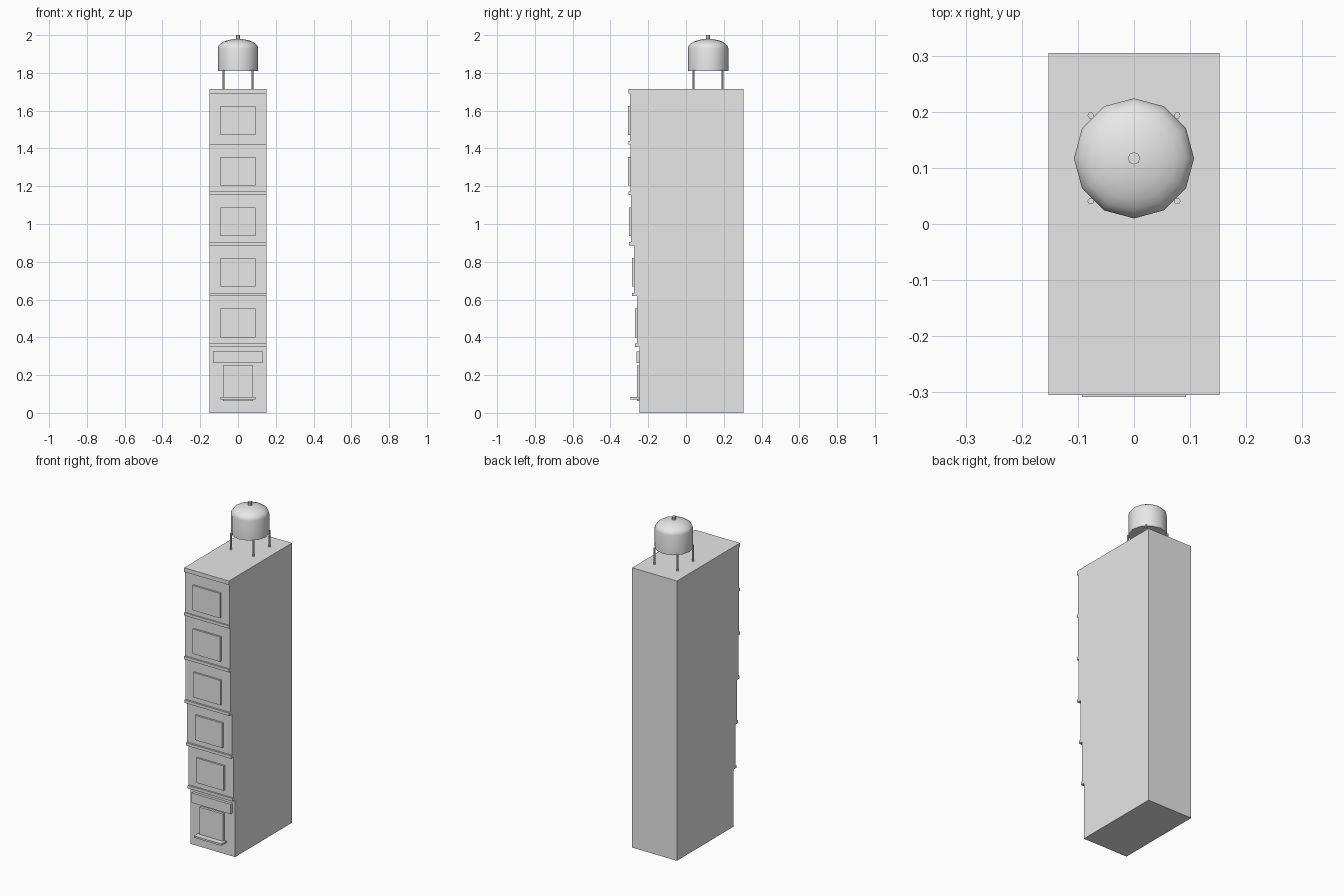
import bpy, bmesh, math

cube = bpy.data.objects.get("Cube")
if cube:
    bpy.data.objects.remove(cube, do_unlink=True)

grey = bpy.data.materials.new("light grey")
grey.use_nodes = True
grey.diffuse_color = (0.8, 0.8, 0.8, 1)
grey.node_tree.nodes["Principled BSDF"].inputs["Base Color"].default_value = (0.8, 0.8, 0.8, 1)


def finish(name, bm, smooth=False):
    bmesh.ops.recalc_face_normals(bm, faces=bm.faces[:])
    mesh = bpy.data.meshes.new(name)
    bm.to_mesh(mesh)
    bm.free()
    mesh.materials.append(grey)
    obj = bpy.data.objects.new(name, mesh)
    bpy.context.collection.objects.link(obj)
    if smooth:
        bpy.ops.object.select_all(action='DESELECT')
        obj.select_set(True)
        bpy.context.view_layer.objects.active = obj
        bpy.ops.object.shade_smooth_by_angle(angle=math.radians(35))
    return obj


def box(name, half_width, front, back, bottom, top):
    bm = bmesh.new()
    bmesh.ops.create_cube(bm, size=1)
    for v in bm.verts:
        v.co = (v.co.x * 2 * half_width,
                back if v.co.y > 0 else front,
                top if v.co.z > 0 else bottom)
    return finish(name, bm)


def lathe(name, profile, sides, x, y):
    """Solid of revolution from (radius, height) points, closed at both ends."""
    bm = bmesh.new()
    rings = []
    for r, z in profile:
        angles = [2 * math.pi * i / sides for i in range(sides)]
        rings.append([bm.verts.new((x + r * math.cos(a), y + r * math.sin(a), z)) for a in angles])
    for low, high in zip(rings, rings[1:]):
        for i in range(sides):
            j = (i + 1) % sides
            bm.faces.new((low[i], low[j], high[j], high[i]))
    bm.faces.new(rings[0][::-1])
    bm.faces.new(rings[-1])
    return finish(name, bm, smooth=True)


HALF, BACK, ROOF, STOREY = 0.152, 0.305, 1.715, 0.268
fronts = [-0.245, -0.26, -0.275, -0.291, -0.295, -0.297]
ledges = [-0.27, -0.286, -0.302, -0.304, -0.304, -0.305]

# Building shell: stepped side profile with a ledge over each storey
profile = [(BACK, 0), (fronts[0], 0)]
for i, (wall, ledge) in enumerate(zip(fronts, ledges)):
    z = 0.35 + STOREY * i
    top = z + 0.018 if i < 5 else ROOF
    profile += [(wall, z), (ledge, z), (ledge, top)]
    if i < 5:
        profile.append((fronts[i + 1], top))
profile.append((BACK, ROOF))

bm = bmesh.new()
side = bm.faces.new([bm.verts.new((-HALF, y, z)) for y, z in profile])
grown = bmesh.ops.extrude_face_region(bm, geom=[side])
for v in grown["geom"]:
    if isinstance(v, bmesh.types.BMVert):
        v.co.x = HALF
# The extrusion keeps the first cap, giving a closed solid
finish("building", bm)

# Upper windows
for i in range(1, 6):
    z = 0.4 + STOREY * (i - 1)
    box(f"window_{i}", 0.093, fronts[i] - 0.011, fronts[i] + 0.01, z, z + 0.152)

# Shop front
box("shop_sign", 0.133, -0.262, -0.235, 0.264, 0.324)
box("shop_window", 0.079, -0.26, -0.235, 0.064, 0.25)
box("shop_counter", 0.093, -0.294, -0.235, 0.072, 0.083)

# Water tank on the roof
TANK_Y, RADIUS, EAVE, RISE = 0.117, 0.107, 1.93, 0.05
dome = [(RADIUS * math.cos(t), EAVE + RISE * math.sin(t))
        for t in (math.radians(15 * k) for k in range(6))]
lathe("water_tank", [(RADIUS, 1.81)] + dome + [(0.008, EAVE + RISE)], 12, 0, TANK_Y)
lathe("tank_finial", [(0.011, 1.97), (0.011, 2.0)], 8, 0, TANK_Y)
for sx, side_name in ((-1, "right"), (1, "left")):
    for sy, end_name in ((-1, "front"), (1, "back")):
        lathe(f"tank_leg_{end_name}_{side_name}", [(0.006, ROOF - 0.005), (0.006, 1.815)],
              6, sx * 0.077, TANK_Y + sy * 0.0765)
